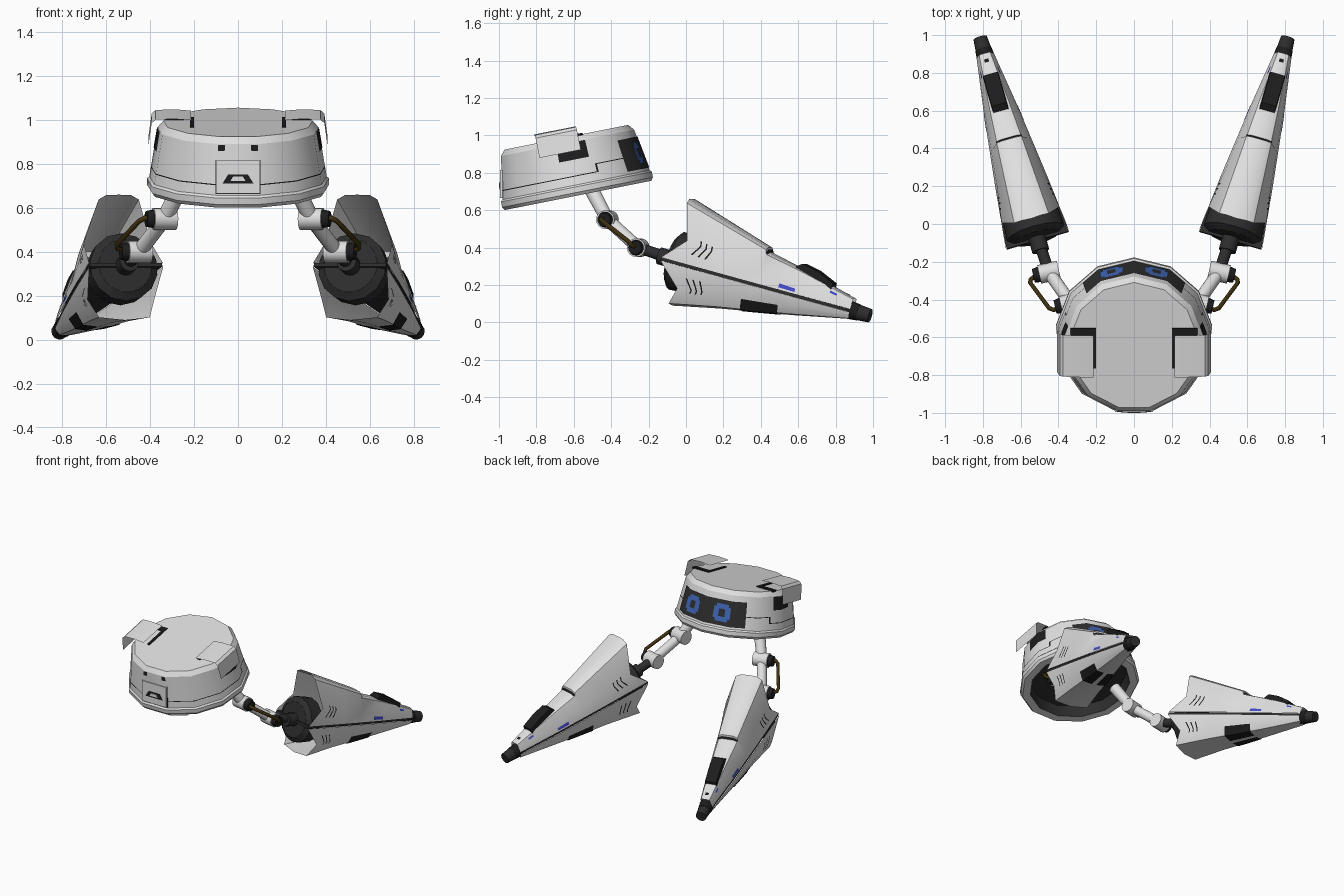
import bpy, bmesh, math
from mathutils import Vector, Matrix

if "Cube" in bpy.data.objects:
    bpy.data.objects.remove(bpy.data.objects["Cube"])


def material(name, c):
    m = bpy.data.materials.new(name)
    m.diffuse_color = (*c, 1)
    m.use_nodes = True
    m.node_tree.nodes["Principled BSDF"].inputs["Base Color"].default_value = m.diffuse_color
    return m


WHITE = material("white_shell", (0.74, 0.74, 0.74))
DARK = material("dark_grey", (0.026, 0.026, 0.027))
BLACK = material("black_trim", (0.012, 0.012, 0.013))
BLUE = material("blue_light", (0.05, 0.13, 0.45))
VIOLET = material("violet_mark", (0.06, 0.07, 0.6))
BROWN = material("brown_cable", (0.05, 0.03, 0.005))


def finish(name, bm, mat, thick=0.0):
    if thick:
        bmesh.ops.solidify(bm, geom=bm.faces[:], thickness=thick)
    bmesh.ops.recalc_face_normals(bm, faces=bm.faces[:])
    me = bpy.data.meshes.new(name)
    bm.to_mesh(me)
    bm.free()
    me.materials.append(mat)
    ob = bpy.data.objects.new(name, me)
    bpy.context.collection.objects.link(ob)
    return ob


def grid(name, rows, mat, thick=0.0, ring=False, caps=False):
    """Skin rows of points; ring closes each row, caps fill both ends."""
    bm = bmesh.new()
    vs = [[bm.verts.new(p) for p in row] for row in rows]
    n = len(rows[0])
    for a, b in zip(vs, vs[1:]):
        for i in range(n if ring else n - 1):
            j = (i + 1) % n
            bm.faces.new((a[i], a[j], b[j], b[i]))
    if caps:
        bm.faces.new(vs[0])
        bm.faces.new(vs[-1])
    return finish(name, bm, mat, thick)


def rod(name, p, q, r1, r2, mat, n=16):
    p, q = Vector(p), Vector(q)
    d = q - p
    bm = bmesh.new()
    bmesh.ops.create_cone(bm, cap_ends=True, segments=n, radius1=r1, radius2=r2, depth=d.length,
                          matrix=Matrix.Translation((p + q) / 2) @ d.to_track_quat('Z', 'Y').to_matrix().to_4x4())
    return finish(name, bm, mat)


def box(name, lo, hi, mat, M=Matrix()):
    rows = [[M @ Vector(p) for p in ((lo[0], lo[1], z), (hi[0], lo[1], z), (hi[0], hi[1], z), (lo[0], hi[1], z))]
            for z in (lo[2], hi[2])]
    return grid(name, rows, mat, ring=True, caps=True)


def lerp_table(t, x):
    for a, b in zip(t, t[1:]):
        if x <= b[0]:
            break
    f = (x - a[0]) / (b[0] - a[0])
    return [p + (q - p) * f for p, q in zip(a[1:], b[1:])]


# ---- head: tilted, tapered 13-sided drum with a lower rim, hollow below ----
HEAD = Matrix.Translation((0, -0.585, 0.69)) @ Matrix.Rotation(0.197, 4, 'X')
N, STEP = 13, math.tau / 13
SIDE = [(-0.012, 0.405), (0.005, 0.417), (0.035, 0.417), (0.045, 0.407), (0.275, 0.368), (0.305, 0.342)]


def head_pt(a, z, r):
    return HEAD @ Vector((r * math.sin(a), r * math.cos(a), z))


profile = [(0.07, 0.335), (-0.012, 0.35)] + SIDE
head = grid("head", [[head_pt(i * STEP, z, r) for i in range(N)] for z, r in profile],
            WHITE, ring=True, caps=True)
head.data.materials.append(DARK)
inv = HEAD.inverted()
for f in head.data.polygons:
    c = inv @ f.center
    if c.z < 0.075 and math.hypot(c.x, c.y) < 0.338:
        f.material_index = 1


def head_plate(name, a0, a1, z0, z1, mat, off=0.003):
    """Thin plate hugging the head's side; angles in degrees from the back."""
    a0, a1 = math.radians(min(a0, a1)), math.radians(max(a0, a1))
    corners = [i * STEP for i in range(-N, N)]
    angs = [a0] + [a for a in corners if a0 + .01 < a < a1 - .01] + [a1]

    def radius(a, z):
        flat = math.cos(STEP / 2) / math.cos(a % STEP - STEP / 2)
        return lerp_table(SIDE, z)[0] * flat + off
    grid(name, [[head_pt(a, z, radius(a, z)) for a in angs] for z in (z0, z1)], mat, 0.003)


# rear visor with two eight-cornered lights
head_plate("visor", -43, 43, 0.06, 0.235, DARK, 0.004)
for s in (-1, 1):
    head_plate("visor_light_wide", 18 * s - 9, 18 * s + 9, 0.108, 0.188, BLUE, 0.007)
    head_plate("visor_light_tall", 18 * s - 6.5, 18 * s + 6.5, 0.088, 0.208, BLUE, 0.0075)
    head_plate("visor_light_centre", 18 * s - 3.3, 18 * s + 3.3, 0.122, 0.174, DARK, 0.010)
    # front sensor dots
    head_plate("front_dot", 168.3 * s - 2.3, 168.3 * s + 2.3, 0.245, 0.273, BLACK)
    # stepped panel seams
    for a0, a1, z0, z1 in ((70, 180, .090, .095), (69, 70.5, .090, .137), (43, 70, .133, .138)):
        head_plate("panel_seam", a0 * s, a1 * s, z0, z1, BLACK, 0.001)
    # side bracket and its dark mount
    head_plate("mount_side", 74 * s, 99 * s, 0.18, 0.272, BLACK, 0.003)
    for x0, x1, y0, y1 in ((.2, .335, .055, .095), (.2, .218, -.12, .06)):
        xs = sorted((x0 * s, x1 * s))
        box("mount_top", (xs[0], y0, 0.30), (xs[1], y1, 0.312), BLACK, HEAD)
    bend = [(0.215, 0.347), (0.29, 0.353), (0.375, 0.349), (0.393, 0.333), (0.408, 0.225)]
    grid("side_bracket", [[HEAD @ Vector((x * s, y + .03 * (x - .3), z)) for x, z in bend] for y in (-0.16, 0.065)],
         WHITE, 0.012)

# front hatch with a dark trapezoid grip
box("front_hatch", (-0.1, -0.994, 0.665), (0.1, -0.94, 0.815), WHITE)
box("front_hatch_edge", (-0.103, -0.982, 0.662), (0.103, -0.94, 0.818), BLACK)
for nm, y, k, m in (("hatch_grip", -0.997, 1, BLACK), ("hatch_grip_centre", -1.0, 0.5, WHITE)):
    trap = [(-.07, -.02), (.07, -.02), (.045, .02), (-.045, .02)]
    grid(nm, [[(x * k, yy, 0.732 + z * k) for x, z in trap] for yy in (y, -0.99)], m, ring=True, caps=True)

# ---- leg pods: points addressed by distance along axis s and girth k ----
BASE = Vector((0.52, -0.05, 0.33))
W = (Vector((0.81, 0.97, 0.04)) - BASE).normalized()
U = (Vector((0, 0, 1)) - W * W.z).normalized()
V = W.cross(U)
# s, side half-width, top height, bottom depth, top half-width, bottom half-width, shoulder height
POD = [(0, .175, .34, .237, .095, .12, .13), (.483, .118, .205, .15, .068, .078, .073),
       (.49, .117, .18, .149, .067, .077, .072), (.7, .092, .139, .11, .054, .056, .053),
       (1.01, .048, .066, .046, .03, .03, .026)]
EDGE = [(-1, .044), (-.85, .05), (-.4, .085), (0, -.04), (.4, .07), (.85, 0), (1, -.007)]


def pod_pt(s, k, side, sx, off=0.0):
    w, top, bot, t, b, m = lerp_table(POD, s)
    if k >= 0:
        half = [(0, w, .009), (.4, .91 * w, m), (.85, t, .94 * top), (.93, .6 * t, top), (1, 0, top)]
    else:
        half = [(0, w, -.009), (.4, .9 * w, -.55 * bot), (.85, b, -.94 * bot), (1, 0, -bot)]
    v, h = lerp_table(half, min(abs(k), 1))
    g = 1 + off / max(math.hypot(v, h), .01)
    s += lerp_table(EDGE, k)[0] * max(0, 1 - s / .3)
    p = BASE + W * s + U * h * g + V * v * g * side
    return Vector((p.x * sx, p.y, p.z))


def pod_patch(name, ss, ks, side, sx, mat, off=0.003, thick=0.003):
    grid(name, [[pod_pt(s, k, side, sx, off) for k in ks] for s in ss], mat, thick)


SS = [0, .15, .3, .483, .49, .7, 1.01]
UP = [0, .4, .85, .93, 1]
LOW = [-1e-6, -.4, -.85, -1]
for sx in (1, -1):
    def P(x, y, z):
        return Vector((x * sx, y, z))

    def A(s, h=0, v=0):
        p = BASE + W * s + U * h + V * v
        return P(*p)

    # hollow upper and lower shells, with a dark plate filling the seam between them
    for nm, ks in (("pod_upper_shell", UP), ("pod_lower_shell", LOW)):
        arc = [(k, 1) for k in ks] + [(k, -1) for k in ks[-2::-1]]
        grid(nm, [[pod_pt(s, k, d, sx) for k, d in arc] for s in SS], WHITE, 0.008)
    seam = [(0, 1), (0, -1), (-1e-6, -1), (-1e-6, 1)]
    grid("pod_seam_plate", [[pod_pt(s, k, d, sx, -.004) for k, d in seam] for s in SS], DARK, ring=True, caps=True)
    # dark base drum and nozzle tip
    rod("pod_drum", A(0), A(.10), .16, .153, DARK, 14)
    rod("pod_drum_face", A(-.025), A(0), .125, .16, DARK, 14)
    rod("pod_tip_collar", A(.99), A(1.05), .05, .044, BLACK)
    rod("pod_tip", A(1.04), A(1.115), .043, .037, DARK)
    # raised dark box on the ridge
    grid("top_box", [[A(s, h, v) for h, v in ((b, -.045), (t, -.04), (t, .04), (b, .045))]
                     for s, b, t in ((.66, .12, .15), (.69, .11, .172), (.78, .09, .155), (.88, .07, .115))],
         BLACK, ring=True, caps=True)
    for d in (1, -1):
        pod_patch("step_line", (.487, .498), (.84, .93, 1), d, sx, BLACK, .004)
        pod_patch("lower_panel", (.43, .5, .63), (-.42, -.85, -.97), d, sx, BLACK, .005)
        pod_patch("side_mark", (.61, .70), (.08, .24), d, sx, VIOLET)
        pod_patch("tip_mark", (.88, .92), (.6, .7), d, sx, VIOLET)
        pod_patch("tip_marker", (.955, .975), (.96, 1), d, sx, BLACK)
        # vent slashes
        for i in range(3):
            s0 = .10 + .04 * i
            pod_patch("upper_vent", (s0, s0 + .01), (.2, .4, .47), d, sx, BLACK, .002)
            pod_patch("lower_vent", (s0, s0 + .01), (-.2, -.4, -.5), d, sx, BLACK, .002)

    # ---- jointed arm between head and pod ----
    hip, knee = P(.335, -.42, .55), P(.45, -.255, .40)
    rod("upper_strut", P(.25, -.51, .72), hip, .04, .036, WHITE)
    rod("middle_strut", hip, knee, .034, .034, WHITE)
    for nm, c in (("hip_joint", hip), ("knee_joint", knee)):
        ax = P(.052, -.012, 0)
        rod(nm, c - ax, c + ax, .05, .05, WHITE)
        rod(nm + "_cap", c + ax, c + ax * 1.6, .042, .036, BLACK)
    rod("piston", knee, A(.02), .03, .03, DARK)
    rod("piston_sleeve", A(-.10), A(0), .046, .046, DARK)
    # bent cable on the outer side
    cu = bpy.data.curves.new("cable", 'CURVE')
    cu.dimensions = '3D'
    cu.bevel_depth, cu.bevel_resolution = .012, 2
    cu.use_fill_caps = True
    path = [P(.37, -.43, .55), P(.425, -.455, .553), P(.45, -.445, .54), P(.55, -.31, .435), P(.548, -.295, .415),
            P(.51, -.265, .40)]
    sp = cu.splines.new('POLY')
    sp.points.add(len(path) - 1)
    for pt, co in zip(sp.points, path):
        pt.co = (*co, 1)
    cu.materials.append(BROWN)
    bpy.context.collection.objects.link(bpy.data.objects.new("cable", cu))

# soft shading with crisp edges
for ob in bpy.data.objects:
    if ob.type == 'MESH':
        ob.select_set(True)
        bpy.context.view_layer.objects.active = ob
bpy.ops.object.shade_smooth_by_angle(angle=math.radians(30))
